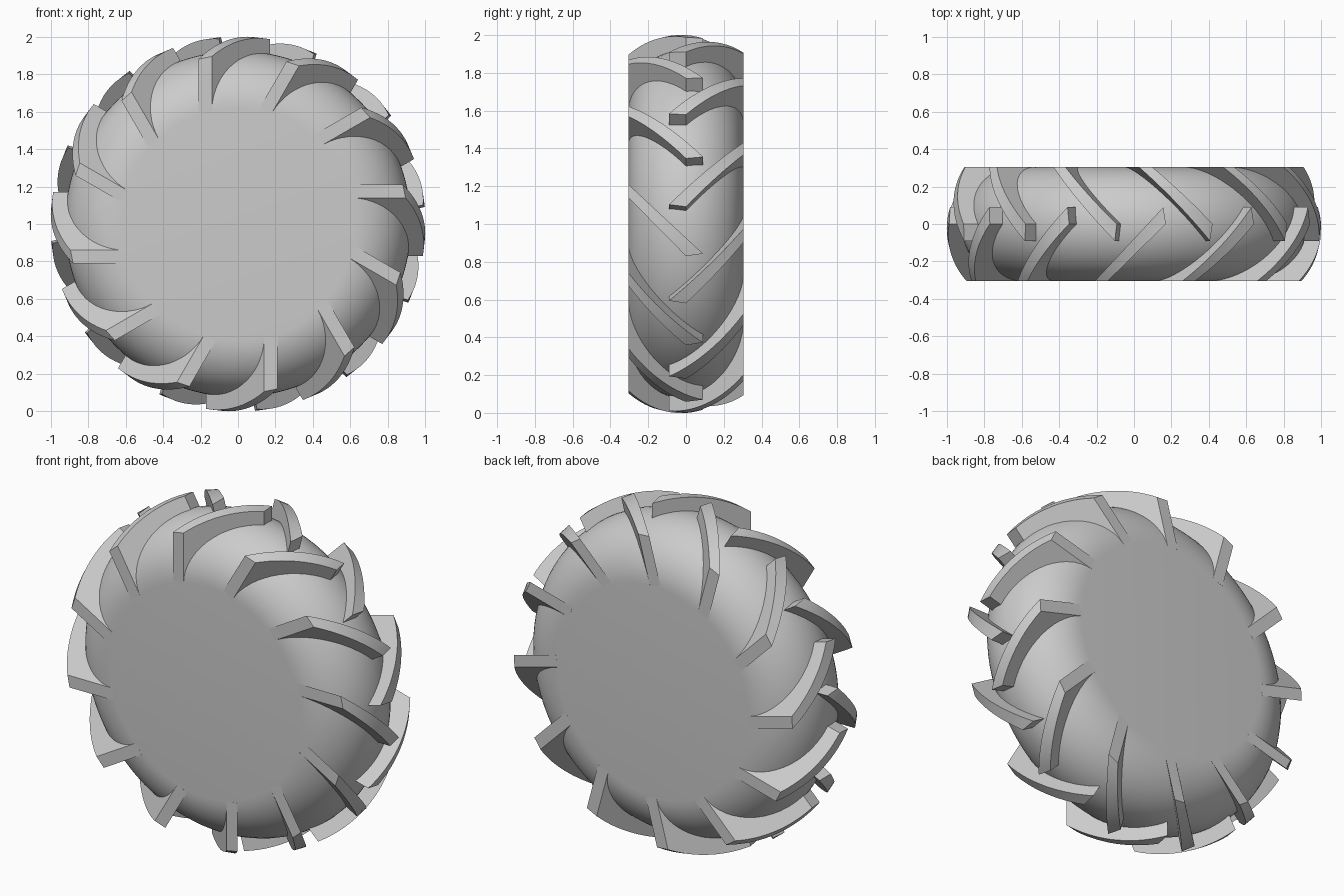
import bpy
import bmesh
from math import sin, cos, pi, sqrt, radians
from mathutils import Matrix, Vector

if "Cube" in bpy.data.objects:
    bpy.data.objects.remove(bpy.data.objects["Cube"], do_unlink=True)

HALF = 0.305        # half width of the tyre
RIM = 0.62          # radius of the flat side discs
COUNT = 12          # lugs on each side
LUG_INNER = 0.6     # lug root, buried in the body
LUG_STEPS = 14

rubber = bpy.data.materials.new("grey rubber")
rubber.use_nodes = True
grey = (0.6, 0.6, 0.6, 1.0)
rubber.diffuse_color = grey
rubber.node_tree.nodes["Principled BSDF"].inputs["Base Color"].default_value = grey


def finish(bm, name):
    """Turn a bmesh into a mesh with outward normals and the rubber material."""
    bmesh.ops.recalc_face_normals(bm, faces=bm.faces)
    mesh = bpy.data.meshes.new(name)
    bm.to_mesh(mesh)
    bm.free()
    mesh.materials.append(rubber)
    return mesh


def place(mesh, name, angle=0.0):
    """Add an object on the wheel axle, turned about it."""
    obj = bpy.data.objects.new(name, mesh)
    obj.location = (0, 0, 1)
    obj.rotation_euler = (0, -angle, 0)
    bpy.context.collection.objects.link(obj)
    return obj


def body_mesh():
    """Half-round tyre section with closed flat sides, spun about the axle."""
    bm = bmesh.new()
    steps = 28
    arc = [pi * i / steps for i in range(steps + 1)]
    points = [(0, -HALF)]
    points += [(RIM + HALF * sin(a), -HALF * cos(a)) for a in arc]
    points += [(0, HALF)]
    verts = [bm.verts.new((r, y, 0)) for r, y in points]
    edges = [bm.edges.new(pair) for pair in zip(verts, verts[1:])]
    bmesh.ops.spin(bm, geom=verts + edges, cent=(0, 0, 0), axis=(0, 1, 0),
                   angle=2 * pi, steps=96, use_merge=False)
    bmesh.ops.remove_doubles(bm, verts=bm.verts, dist=0.0001)
    return finish(bm, "tyre_body")


def crown(y):
    """Radius of the tread's outer surface at a given width."""
    arc = 0.53
    return 1.003 - arc + sqrt(arc * arc - y * y)


def lug_mesh(side, name):
    """Slanted bar, cut flush with the tyre side and square at the tip."""
    # plan corners as (width, tangent): two long edges from shoulder to tip
    edges = [(Vector((-HALF, 0.21)), Vector((0.09, -0.157))),
             (Vector((-HALF, 0.14)), Vector((0.0, -0.17)))]
    bm = bmesh.new()
    rings = []
    for i in range(LUG_STEPS + 1):
        (y1, t1), (y2, t2) = [a.lerp(b, i / LUG_STEPS) for a, b in edges]
        rings.append([bm.verts.new(co) for co in (
            (LUG_INNER, side * y1, t1),
            (sqrt(crown(y1) ** 2 - t1 ** 2), side * y1, t1),
            (sqrt(crown(y2) ** 2 - t2 ** 2), side * y2, t2),
            (LUG_INNER, side * y2, t2))])
    for a, b in zip(rings, rings[1:]):
        for k in range(4):
            n = (k + 1) % 4
            bm.faces.new((a[k], a[n], b[n], b[k]))
    bm.faces.new(rings[0])
    bm.faces.new(rings[-1])
    return finish(bm, name)


# Tyre body
parts = [place(body_mesh(), "tyre_body")]

# Tread lugs, the back row staggered by half a step
pitch = 2 * pi / COUNT
for name, side, offset in (("front_lug", 1, 0.0), ("back_lug", -1, pitch / 2)):
    mesh = lug_mesh(side, name)
    for i in range(COUNT):
        parts.append(place(mesh, f"{name}_{i + 1}", offset + i * pitch))

# Smooth curves with sharp lug edges
bpy.ops.object.select_all(action='DESELECT')
for obj in parts:
    obj.select_set(True)
bpy.context.view_layer.objects.active = parts[0]
bpy.ops.object.shade_smooth_by_angle(angle=radians(30))
